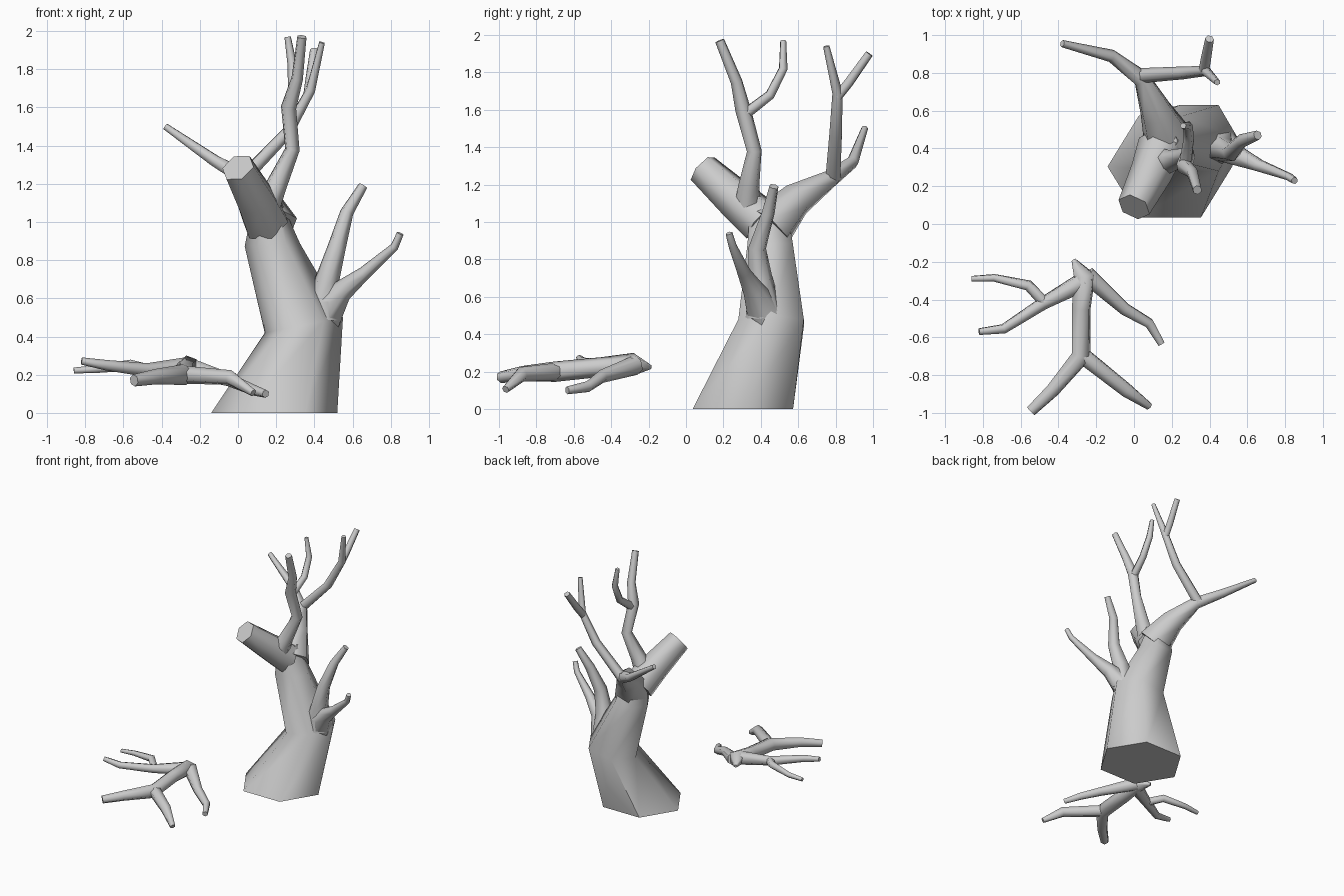
import bpy, bmesh, math
from mathutils import Vector

SIDES = 6


def finish(name, rings):
    """Skin a list of six-point rings, cap both ends and shade smooth."""
    bm = bmesh.new()
    vs = [[bm.verts.new(p) for p in ring] for ring in rings]
    for a, b in zip(vs, vs[1:]):
        for i in range(SIDES):
            j = (i + 1) % SIDES
            bm.faces.new((a[i], a[j], b[j], b[i]))
    bm.faces.new(vs[0][::-1])
    bm.faces.new(vs[-1])
    bmesh.ops.recalc_face_normals(bm, faces=bm.faces)
    me = bpy.data.meshes.new(name)
    bm.to_mesh(me)
    bm.free()
    ob = bpy.data.objects.new(name, me)
    bpy.context.collection.objects.link(ob)
    bpy.ops.object.select_all(action='DESELECT')
    ob.select_set(True)
    bpy.context.view_layer.objects.active = ob
    bpy.ops.object.shade_smooth_by_angle(angle=math.radians(65))
    return ob


def limb(name, *path):
    """Tapered six-sided limb through (x, y, z, radius) points."""
    pts = [Vector(p[:3]) for p in path]
    dirs = [(b - a).normalized() for a, b in zip(pts, pts[1:])]
    tans = [dirs[0]] + [(a + b).normalized() for a, b in zip(dirs, dirs[1:])] + [dirs[-1]]
    u = tans[0].orthogonal().normalized()
    rings = []
    for i, (p, t) in enumerate(zip(pts, tans)):
        if i:
            u = tans[i - 1].rotation_difference(t) @ u
        w = t.cross(u)
        r = path[i][3] * 1.06
        rings.append([p + r * (math.cos(a) * u + math.sin(a) * w)
                      for a in (k * math.tau / SIDES for k in range(SIDES))])
    return finish(name, rings)


# Trunk: x, y, z, x radius, y radius, tilt along x
trunk = [(.19, .304, 0, .33, .31, 0), (.345, .455, .46, .205, .202, .2),
         (.18, .45, .88, .145, .14, .05), (.155, .44, 1.1, .075, .11, 0)]
finish("trunk", [[(x + rx * math.cos(a), y + ry * math.sin(a), z + tilt * rx * math.cos(a))
                  for a in (k * math.tau / SIDES for k in range(SIDES))]
                 for x, y, z, rx, ry, tilt in trunk])

# Broken front stub
limb("front_stub", (.145, .41, 1.0, .12), (.09, .27, 1.12, .105), (.0, .09, 1.285, .085))

# Back bough and its forks
limb("back_bough", (.18, .45, .97, .13), (.12, .59, 1.12, .088),
     (.04, .77, 1.23, .045), (-.12, .89, 1.32, .032), (-.38, .955, 1.5, .018))
limb("back_branch", (.03, .785, 1.23, .038), (.26, .80, 1.47, .032),
     (.38, .81, 1.69, .026), (.44, .75, 1.94, .016))
limb("back_twig", (.37, .81, 1.67, .026), (.38, .87, 1.745, .026), (.40, .98, 1.9, .022))

# Middle branch and twig
limb("middle_branch", (.15, .33, 1.08, .07), (.2, .335, 1.19, .055), (.285, .365, 1.38, .038),
     (.265, .305, 1.6, .04), (.31, .27, 1.75, .03), (.335, .18, 1.97, .024))
limb("middle_twig", (.27, .32, 1.58, .03), (.29, .45, 1.68, .027),
     (.285, .52, 1.82, .024), (.26, .52, 1.97, .016))

# Right side branches
limb("right_branch", (.44, .42, .5, .1), (.465, .4, .69, .062), (.515, .38, .86, .047),
     (.57, .44, 1.05, .034), (.655, .47, 1.19, .024))
limb("right_side_branch", (.44, .43, .5, .1), (.545, .36, .64, .055),
     (.66, .31, .73, .034), (.82, .25, .87, .021), (.85, .23, .94, .018))

# Fallen branch lying in front
limb("fallen_bough", (-.32, -.19, .225, .012), (-.26, -.28, .24, .058), (-.28, -.45, .225, .05),
     (-.28, -.7, .2, .052), (-.43, -.88, .19, .038), (-.545, -.99, .17, .03))
limb("fallen_fork", (-.28, -.69, .2, .045), (-.04, -.88, .185, .038), (.08, -.965, .105, .02))
limb("fallen_right", (-.25, -.27, .235, .05), (-.05, -.45, .175, .034),
     (.08, -.525, .12, .028), (.145, -.635, .1, .02))
limb("fallen_left", (-.26, -.3, .24, .052), (-.48, -.42, .225, .034),
     (-.69, -.555, .25, .026), (-.82, -.57, .272, .018))
limb("fallen_left_twig", (-.47, -.42, .225, .03), (-.56, -.325, .25, .028),
     (-.74, -.285, .23, .02), (-.86, -.29, .222, .015))
